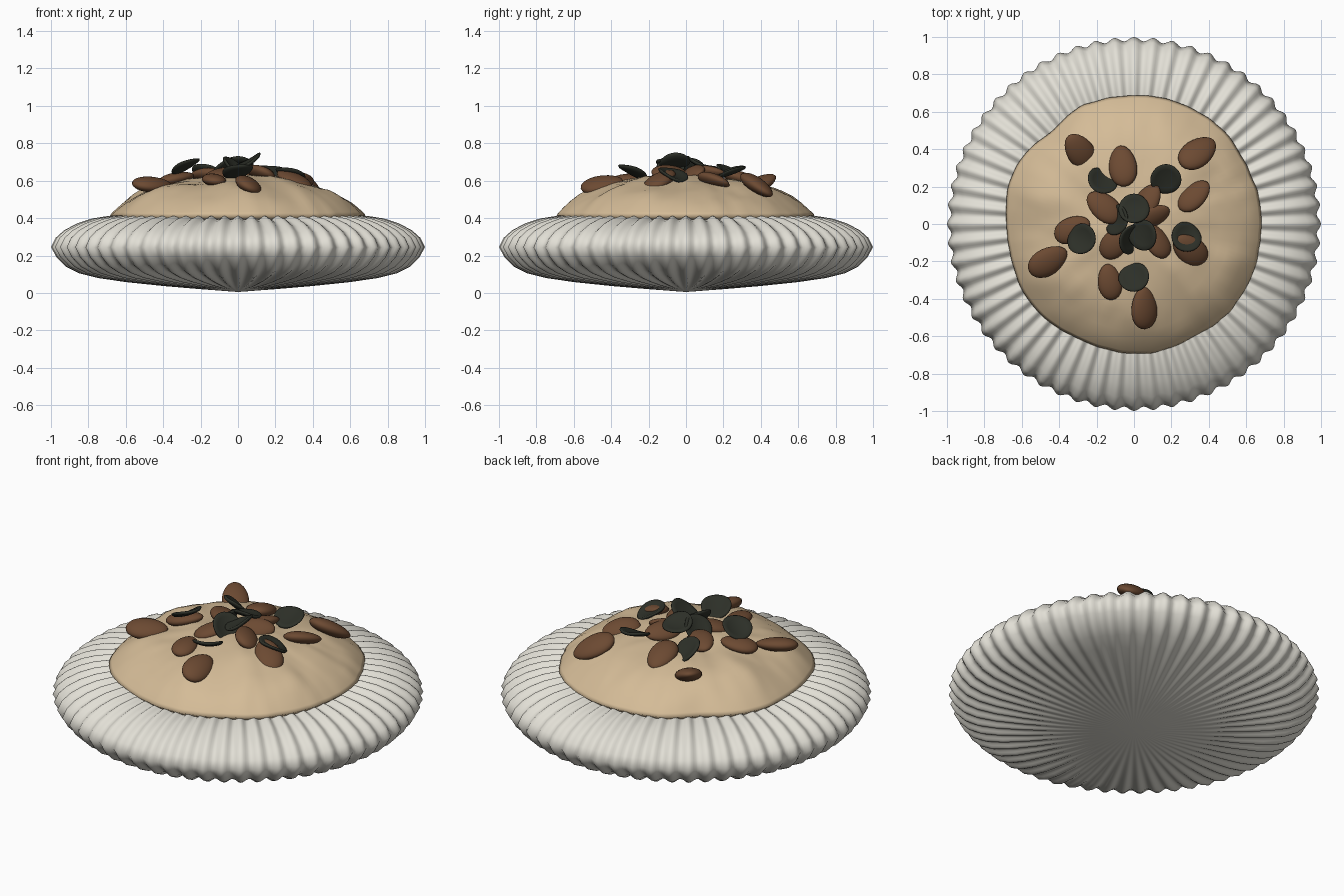
import bpy, bmesh, math
from mathutils import Vector, Matrix, noise

if "Cube" in bpy.data.objects:
    bpy.data.objects.remove(bpy.data.objects["Cube"])


def material(name, rgb):
    m = bpy.data.materials.new(name)
    m.use_nodes = True
    m.diffuse_color = (*rgb, 1)
    m.node_tree.nodes["Principled BSDF"].inputs["Base Color"].default_value = (*rgb, 1)
    return m


CREAM = material("off white ceramic", (0.76, 0.74, 0.67))
TAN = material("tan filling", (0.66, 0.50, 0.31))
BROWN = material("nut brown", (0.15, 0.068, 0.032))
DARK = material("dark chip", (0.026, 0.029, 0.021))


def finish(name, bm, mat):
    bmesh.ops.recalc_face_normals(bm, faces=bm.faces)
    for f in bm.faces:
        f.smooth = True
    me = bpy.data.meshes.new(name)
    bm.to_mesh(me)
    bm.free()
    me.materials.append(mat)
    ob = bpy.data.objects.new(name, me)
    bpy.context.collection.objects.link(ob)
    return ob


def lathe(name, profile, steps, shape, mat):
    """Spin a profile; shape(r, z, angle) returns the adjusted radius and height."""
    bm = bmesh.new()
    rings = []
    for r, z in profile:
        ring = []
        for i in range(steps if r > 0 else 1):
            a = math.tau * i / steps
            rr, zz = shape(r, z, a)
            ring.append(bm.verts.new((rr * math.cos(a), rr * math.sin(a), zz)))
        rings.append(ring)
    for lo, hi in zip(rings, rings[1:]):
        for i in range(steps):
            j = (i + 1) % steps
            quad = [lo[i % len(lo)], lo[j % len(lo)], hi[j % len(hi)], hi[i % len(hi)]]
            bm.faces.new(list(dict.fromkeys(quad)))
    return finish(name, bm, mat)


# Fluted bowl: pointed underside, bulging rim, closed below the filling
FLUTES = 60


def flute(r, z, a):
    depth = 0.014 * min(1, max(0, (r - 0.25) / 0.6)) if z < 0.3 else 0.013
    wave = depth * (math.cos(FLUTES * a) - 1) * 0.8
    d = Vector((r - 0.65, (z - 0.23) * 2)).normalized()
    return r + wave * d.x, z + wave * d.y


bowl_profile = [(0, 0.005), (0.2, 0.02), (0.4, 0.037), (0.6, 0.058), (0.75, 0.08), (0.85, 0.105),
                (0.92, 0.14), (0.97, 0.19), (1.0, 0.245), (0.975, 0.295), (0.93, 0.335),
                (0.86, 0.372), (0.78, 0.398), (0.69, 0.412), (0.6, 0.405), (0, 0.38)]
lathe("fluted_bowl", bowl_profile, FLUTES * 8, flute, CREAM)


# Lumpy mound of filling
def lump(r, z, a):
    p = Vector((r * math.cos(a), r * math.sin(a), 0.3))
    edge = Vector((math.cos(a), math.sin(a), 0.7))
    k = 1 + 0.025 * noise.noise(edge * 2.2) + 0.008 * noise.noise(edge * 9)
    k -= 0.055 * math.exp(-((a - 2.27) / 0.2) ** 2)
    top = max(0, min(1, (z - 0.42) / 0.1))
    return r * k, z + top * (0.022 * noise.noise(p * 4.5) + 0.009 * noise.noise(p * 11))


mound_profile = [(0, 0.39), (0.66, 0.39), (0.69, 0.415), (0.675, 0.432), (0.65, 0.455), (0.615, 0.485),
                 (0.57, 0.515), (0.52, 0.543), (0.47, 0.564), (0.41, 0.582), (0.35, 0.596),
                 (0.28, 0.609), (0.21, 0.618), (0.14, 0.625), (0.07, 0.628), (0, 0.63)]
lathe("filling_mound", mound_profile, 144, lump, TAN)


def frame(x, y, z, normal, degrees):
    """Placement with local z on the normal and local x near the given compass angle."""
    n = Vector(normal).normalized()
    a = math.radians(degrees)
    u = Vector((math.cos(a), math.sin(a), 0))
    u = (u - n * u.dot(n)).normalized()
    m = Matrix((u, n.cross(u), n)).transposed().to_4x4()
    return Matrix.Translation((x, y, z)) @ m


# Nuts: flattened ovals tapering slightly to one end
def nut(index, x, y, z, normal, degrees, size):
    bm = bmesh.new()
    bmesh.ops.create_uvsphere(bm, u_segments=24, v_segments=14, radius=1)
    for v in bm.verts:
        taper = 1 - 0.12 * v.co.x
        v.co = Vector((v.co.x * 0.115, v.co.y * 0.075 * taper, v.co.z * 0.038 * taper)) * size
    bm.transform(frame(x, y, z, normal, degrees))
    finish(f"nut_{index}", bm, BROWN)


nuts = [(-0.29, 0.39, 0.58, (0.3, -0.3, 0.9), 128, 0.98), (-0.06, 0.31, 0.605, (-0.1, 0.3, 1), 98, 1),
        (0.34, 0.38, 0.575, (0.1, 0.5, 0.85), 47, 1.05), (0.32, 0.15, 0.6, (-0.2, 0.4, 0.9), 48, 0.92),
        (-0.46, -0.20, 0.58, (0.15, -0.25, 1), 30, 1), (-0.33, -0.03, 0.61, (-0.2, 0, 1), 25, 0.9),
        (-0.16, 0.09, 0.63, (0.1, 0.2, 1), 140, 0.95), (0.07, 0.12, 0.64, (-0.3, 0.2, 0.8), 60, 0.9),
        (0.1, 0.04, 0.64, (0.2, -0.5, 0.8), 25, 0.85), (0.12, -0.09, 0.64, (0.4, 0.2, 0.8), 125, 0.9),
        (-0.1, -0.1, 0.63, (-0.2, -0.2, 1), 50, 0.9), (0.3, -0.14, 0.6, (0.3, -0.3, 0.9), 140, 1),
        (-0.13, -0.31, 0.605, (0.1, -0.1, 1), 100, 0.85), (0.055, -0.45, 0.58, (0.45, -0.15, 0.88), 97, 1)]
for i, args in enumerate(nuts, 1):
    nut(i, *args)


# Chips: thin cupped discs
def chip(index, x, y, z, normal, degrees):
    bm = bmesh.new()
    radii = (0, 0.03, 0.055, 0.075, 0.083)
    rings = []
    for side in (1, -1):
        for r in radii:
            ring = []
            for k in range(28 if r else 1):
                a = math.tau * k / 28
                px, py = r * math.cos(a), r * math.sin(a)
                edge = 0.3 if r == radii[-1] else 1
                ring.append(bm.verts.new((px, py, 3 * px * px + 0.8 * py * py - 0.01 + side * 0.009 * edge)))
            rings.append(ring)
    order = rings[:5] + rings[:4:-1]
    for lo, hi in zip(order, order[1:]):
        for k in range(28):
            j = (k + 1) % 28
            quad = [lo[k % len(lo)], lo[j % len(lo)], hi[j % len(hi)], hi[k % len(hi)]]
            bm.faces.new(list(dict.fromkeys(quad)))
    bm.transform(frame(x, y, z, normal, degrees))
    finish(f"dark_chip_{index}", bm, DARK)


chips = [(0.17, 0.24, 0.65, (0.05, -0.35, 0.94), 0), (-0.17, 0.23, 0.635, (0.35, 0.6, 0.75), 140),
         (0, 0.08, 0.69, (0, 0.35, 0.94), 90), (-0.09, 0.02, 0.66, (-0.7, 0.2, 0.6), 60),
         (0.05, -0.06, 0.70, (-0.45, -0.1, 0.87), 0), (-0.02, -0.08, 0.665, (0.7, -0.3, 0.6), 70),
         (-0.28, -0.08, 0.68, (-0.45, 0.2, 0.88), 60), (0.28, -0.07, 0.635, (0.3, 0.3, 0.9), 130),
         (0, -0.285, 0.65, (-0.2, 0.4, 0.9), 30)]
for i, args in enumerate(chips, 1):
    chip(i, *args)
